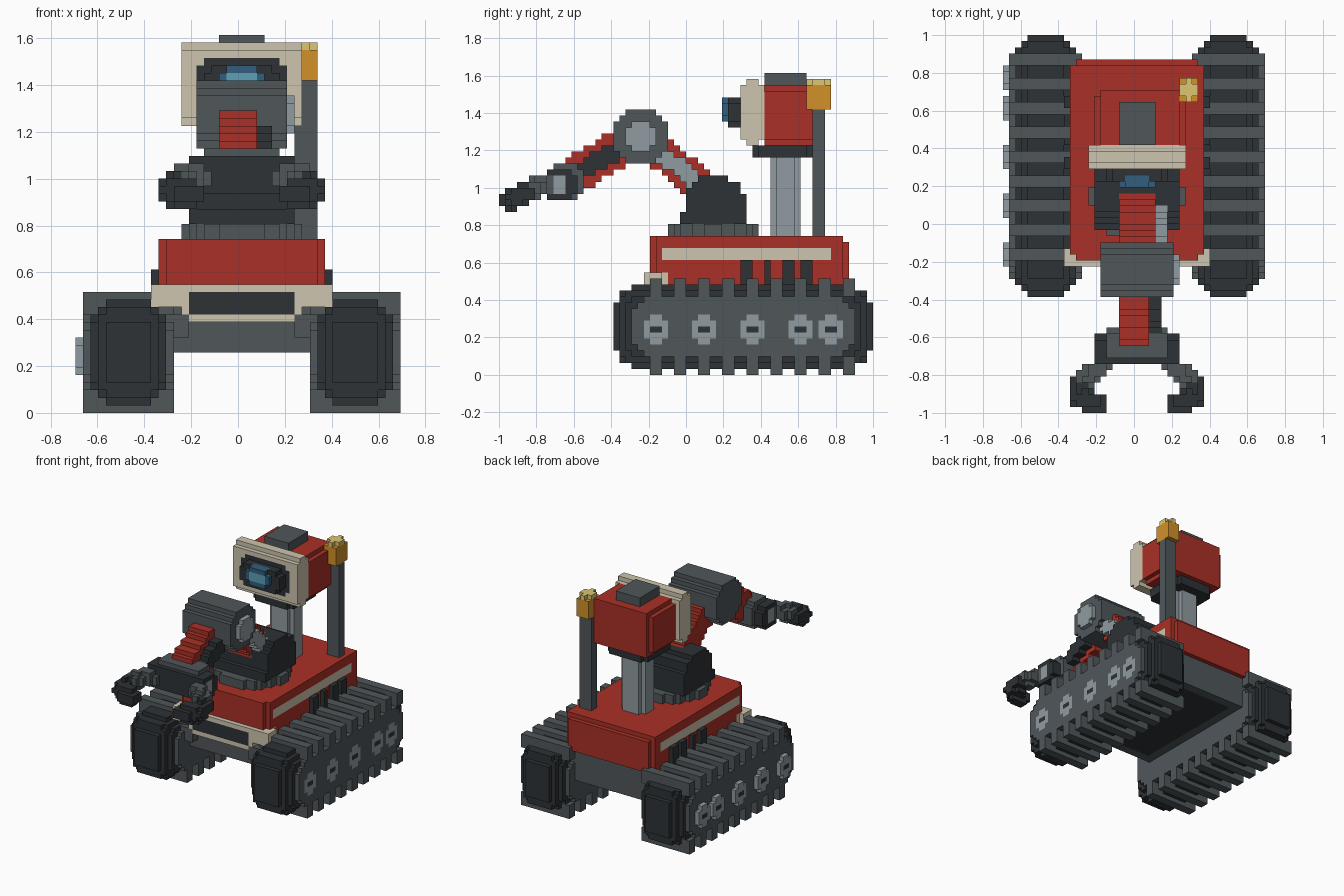
import bpy, bmesh
from mathutils import Vector

if "Cube" in bpy.data.objects:
    bpy.data.objects.remove(bpy.data.objects["Cube"])

# The model is a voxel build: 43 x 62 x 50 cells, 62 cells = 2 units
S = 2 / 62
NX, NY, NZ = 43, 62, 50
COLOURS = {
    "red": (0.40, 0.03, 0.02), "cream": (0.62, 0.56, 0.43), "dark": (0.026, 0.032, 0.036),
    "grey": (0.08, 0.095, 0.102), "light": (0.28, 0.33, 0.35), "blue": (0.032, 0.114, 0.205),
    "sky": (0.11, 0.35, 0.46), "orange": (0.645, 0.283, 0.021), "yellow": (0.73, 0.565, 0.17)}
mats = {}
for cname, rgb in COLOURS.items():
    mats[cname] = bpy.data.materials.new(cname)
    mats[cname].diffuse_color = (*rgb, 1)

cells, colour_of = {}, {}


def fill(part, colour, b, test=None, mirror=False):
    """Fill cells in bounds b whose centre passes the test; later parts overwrite earlier ones."""
    colour_of[part] = colour
    for i in range(max(0, b[0]), min(NX, b[1])):
        for j in range(max(0, b[2]), min(NY, b[3])):
            for k in range(max(0, b[4]), min(NZ, b[5])):
                if test is None or test(i + .5, j + .5, k + .5):
                    cells[i, j, k] = part
                    if mirror and 0 <= 43 - i < NX:
                        cells[43 - i, j, k] = part


def disc(axis, c, ra, rb=None):
    """Ellipse test around an axis."""
    a, b = [n for n in range(3) if n != axis]
    rb = rb or ra
    return lambda *p: ((p[a] - c[0]) / ra) ** 2 + ((p[b] - c[1]) / rb) ** 2 <= 1


def slot(b, r, bevel=None):
    """Rounded rectangle in the side plane, optionally bevelled toward its ends in x."""
    def test(i, j, k):
        e = max(0, (bevel - min(i - b[0], b[1] - i) - .5)) if bevel else 0
        dj = max(b[2] + r - j, j - b[3] + r, 0)
        dk = max(b[4] + r - k, k - b[5] + r, 0)
        d = (dj * dj + dk * dk) ** .5
        inset = min(j - b[2], b[3] - j, k - b[4], b[5] - k)
        return d <= r - (e if d > 0 else 0) and inset >= e
    return test


def clipped(b, axis):
    """Box with its four corners along an axis removed."""
    lim = [(b[0], b[1]), (b[2], b[3]), (b[4], b[5])]
    ax = [n for n in range(3) if n != axis]
    return lambda *p: not all(p[n] < lim[n][0] + 1 or p[n] > lim[n][1] - 1 for n in ax)


def clip_box(part, colour, b, axis, mirror=False):
    fill(part, colour, b, clipped(b, axis), mirror)


def stroke(part, colour, pts, r, span=None, mirror=False):
    """Thick line through points; with span it is a flat bar of that x range."""
    pts = [Vector(p) for p in pts]

    def test(*p):
        p = Vector(p)
        if span:
            p.x = pts[0].x
        for a, c in zip(pts, pts[1:]):
            d = c - a
            t = min(1, max(0, (p - a).dot(d) / d.length_squared))
            if (p - a - d * t).length <= r:
                return True
        return False
    lo, hi = span or (0, NX)
    fill(part, colour, (lo, hi, 0, NY, 0, NZ), test, mirror)


# Lower chassis between the tracks
fill("chassis", "grey", (13, 31, 26, 57, 8, 16))
fill("belly_plate", "dark", (15, 29, 28, 55, 8, 9))

# Tracks: belt, side plates, cleats and wheel hubs
belt = (2, 12, 19, 62, 1, 15)
fill("track_belts", "dark", belt, slot(belt, 5, 2.6), True)
plate = (1, 13, 22, 59, 3, 13)
for lo in (1, 12):
    fill("track_plates", "grey", (lo, lo + 1) + plate[2:], slot(plate, 4), True)
for n in range(9):
    for k in (0, 13):
        fill("track_cleats", "grey", (1, 13, 25 + 4 * n, 27 + 4 * n, k, k + 3), None, True)
for j in (24, 32, 40, 48, 53):
    for i in (0, 42):
        clip_box("wheel_hubs", "light", (i, i + 1, j, j + 4, 5, 10), 0)
        fill("hub_slots", "dark", (i, i + 1, j + 1, j + 3, 7, 8))

# Red hull with stripe and side vents
clip_box("hull", "red", (11, 33, 25, 58, 15, 23), 2)
fill("hull", "red", (12, 32, 57, 58, 15, 22))
for i in range(11, 33):
    cells.pop((i, 57, 22), None)
fill("side_stripes", "cream", (11, 12, 27, 55, 19, 21), None, True)
fill("side_stripes", "cream", (32, 33, 27, 55, 19, 21))
for j0, j1 in ((40, 42), (44, 45), (47, 49), (50, 52)):
    for i in (10, 33):
        fill("side_vents", "dark", (i, i + 1, j0, j1, 15, 19))

# Front bumper and grille
clip_box("bumper", "cream", (10, 34, 24, 28, 15, 17), 1)
for i in (10, 33):
    fill("bumper", "cream", (i, i + 1, 24, 27, 14, 17))
fill("hull", "red", (12, 32, 25, 28, 15, 17))
fill("bumper", "cream", (11, 33, 24, 26, 14, 17))
fill("bumper", "cream", (14, 30, 24, 26, 12, 14))
fill("grille", "dark", (15, 29, 24, 25, 13, 16))
for i in (13, 29):
    fill("bumper_brackets", "grey", (i, i + 2, 24, 26, 10, 13))

# Turntable and shoulder housing
fill("turntable", "grey", (14, 30, 28, 43, 23, 25), disc(2, (22, 35.5), 7.6))
fill("shoulder", "dark", (15, 29, 31, 41, 25, 33), disc(0, (35.8, 27.6), 5.5))
fill("shoulder", "dark", (15, 29, 30, 41, 25, 27))

# Arm: upper arm, rod, forearm, elbow drum
shoulder, elbow, wrist = (22, 35, 30), (22, 23.5, 39.5), (22, 10.5, 32)
stroke("upper_arm", "red", [shoulder, elbow], 2.7, (19, 25))
stroke("upper_arm_rod", "light", [shoulder, elbow], 1.4, (25, 27))
stroke("forearm", "red", [elbow, wrist], 3.0, (19, 24))
stroke("forearm_rod", "dark", [elbow, wrist], 1.5, (24, 26))
fill("elbow_drum", "grey", (16, 28, 19, 28, 35, 44), disc(0, (23.5, 39.5), 4.6))
fill("elbow_cap", "light", (28, 29, 21, 26, 37, 42), disc(0, (23.5, 39.5), 2.7))

# Wrist and two curved claws
wb = (17, 27, 8, 14, 29, 35)
clip_box("wrist", "grey", wb, 0)
for i in (15, 27):
    clip_box("wrist_ends", "dark", (i, i + 2, 8, 13, 29, 34), 0)
fill("wrist_ends", "dark", (15, 29, 8, 9, 29, 34))
for i in (15, 28):
    fill("wrist_caps", "light", (i, i + 1, 8, 11, 30, 33))
for side in (1, -1):
    def m(i, j, k): return (22 + side * (i - 22), j, k)
    stroke("claw_links", "grey", [m(16.2, 7.6, 31.4), m(13.4, 5.6, 30.8)], 1.7)
    stroke("claw_tips", "dark", [m(12.6, 4.3, 30), m(12.9, 2.4, 29.2), m(15.3, 1.6, 29)], 1.8)

# Mast and sensor head
fill("mast", "light", (19, 25, 45, 50, 23, 36), clipped((19, 25, 45, 50, 23, 36), 2))
clip_box("neck", "dark", (17, 27, 42, 52, 36, 38), 2)
clip_box("head", "red", (15, 30, 44, 53, 38, 48), 1)
for i in (15, 29):
    for k in range(38, 48):
        cells.pop((i, 52, k), None)
clip_box("head_frame", "cream", (14, 30, 40, 44, 38, 49), 0)
clip_box("screen", "dark", (16, 28, 40, 41, 40, 47), 1)
clip_box("screen_hood", "dark", (17, 27, 38, 40, 41, 46), 1)
clip_box("lens", "blue", (19, 25, 37, 39, 42, 46), 1)
fill("lens_centre", "sky", (20, 24, 37, 38, 43, 45))
fill("head_cap", "grey", (19, 25, 44, 51, 48, 50))

# Beacon on a post
fill("beacon_post", "grey", (29, 32, 52, 54, 23, 44))
fill("beacon", "orange", (29, 32, 51, 55, 44, 48))
clip_box("beacon_top", "yellow", (29, 32, 51, 55, 48, 49), 2)

# Turn every part's cells into a mesh of its outer faces
SIDES = [((1, 0, 0), ((1, 0, 0), (1, 1, 0), (1, 1, 1), (1, 0, 1))),
         ((-1, 0, 0), ((0, 0, 0), (0, 0, 1), (0, 1, 1), (0, 1, 0))),
         ((0, 1, 0), ((0, 1, 0), (0, 1, 1), (1, 1, 1), (1, 1, 0))),
         ((0, -1, 0), ((0, 0, 0), (1, 0, 0), (1, 0, 1), (0, 0, 1))),
         ((0, 0, 1), ((0, 0, 1), (1, 0, 1), (1, 1, 1), (0, 1, 1))),
         ((0, 0, -1), ((0, 0, 0), (0, 1, 0), (1, 1, 0), (1, 0, 0)))]
for part, colour in colour_of.items():
    bm, verts = bmesh.new(), {}
    for c in [c for c, p in cells.items() if p == part]:
        for n, quad in SIDES:
            if cells.get((c[0] + n[0], c[1] + n[1], c[2] + n[2])) == part:
                continue
            face = []
            for q in quad:
                g = (c[0] + q[0], c[1] + q[1], c[2] + q[2])
                if g not in verts:
                    verts[g] = bm.verts.new(((g[0] - NX / 2) * S, (g[1] - NY / 2) * S, g[2] * S))
                face.append(verts[g])
            bm.faces.new(face)
    me = bpy.data.meshes.new(part)
    bm.to_mesh(me)
    bm.free()
    me.materials.append(mats[colour])
    bpy.context.collection.objects.link(bpy.data.objects.new(part, me))

for m in bpy.data.materials:
    if m.users and not m.is_grease_pencil:
        m.use_nodes = True
        m.node_tree.nodes["Principled BSDF"].inputs["Base Color"].default_value = m.diffuse_color
